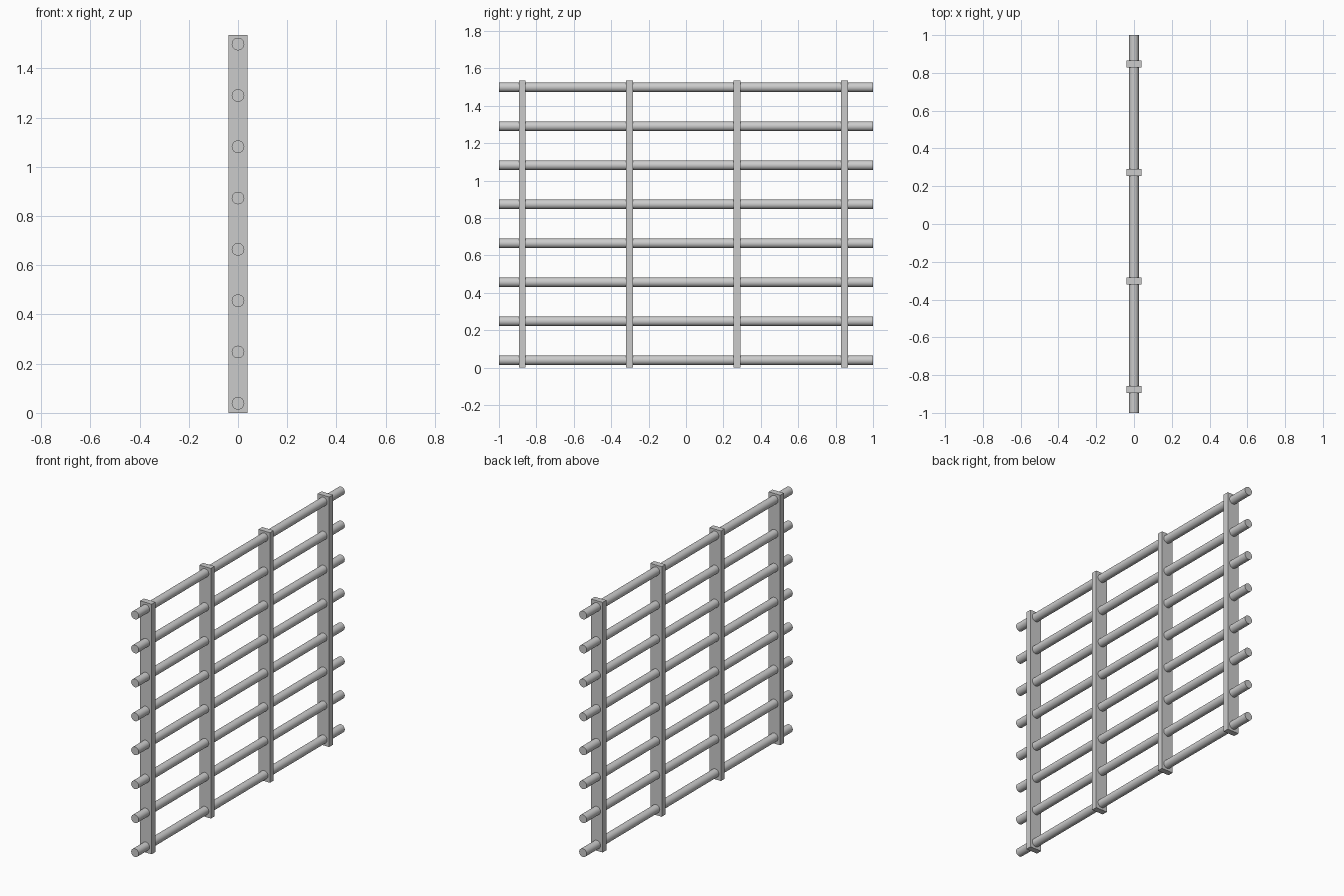
import bpy, math

if "Cube" in bpy.data.objects:
    bpy.data.objects.remove(bpy.data.objects["Cube"])

POST_W, POST_T, POST_H = 0.078, 0.036, 1.536
ROD_R, ROD_LEN = 0.0255, 2.0
ROD_Z0, ROD_STEP, ROD_COUNT = 0.039, 0.2085, 8
POST_Y0, POST_STEP, POST_COUNT = -0.876, 0.5745, 4


def add_post(i):
    y = POST_Y0 + i * POST_STEP
    bpy.ops.mesh.primitive_cube_add(size=1, location=(0, y, POST_H / 2))
    ob = bpy.context.object
    ob.name = f"upright_slat_{i + 1}"
    ob.scale = (POST_W, POST_T, POST_H)
    bpy.ops.object.transform_apply(location=False, rotation=False, scale=True)


def add_rod(i):
    z = ROD_Z0 + i * ROD_STEP
    bpy.ops.mesh.primitive_cylinder_add(vertices=32, radius=ROD_R, depth=ROD_LEN,
                                        location=(0, 0, z),
                                        rotation=(math.pi / 2, 0, 0))
    ob = bpy.context.object
    ob.name = f"horizontal_rod_{i + 1}"
    bpy.ops.object.shade_smooth_by_angle(angle=math.radians(30))


# Flat upright slats
for i in range(POST_COUNT):
    add_post(i)

# Round rods running through the slats
for i in range(ROD_COUNT):
    add_rod(i)
